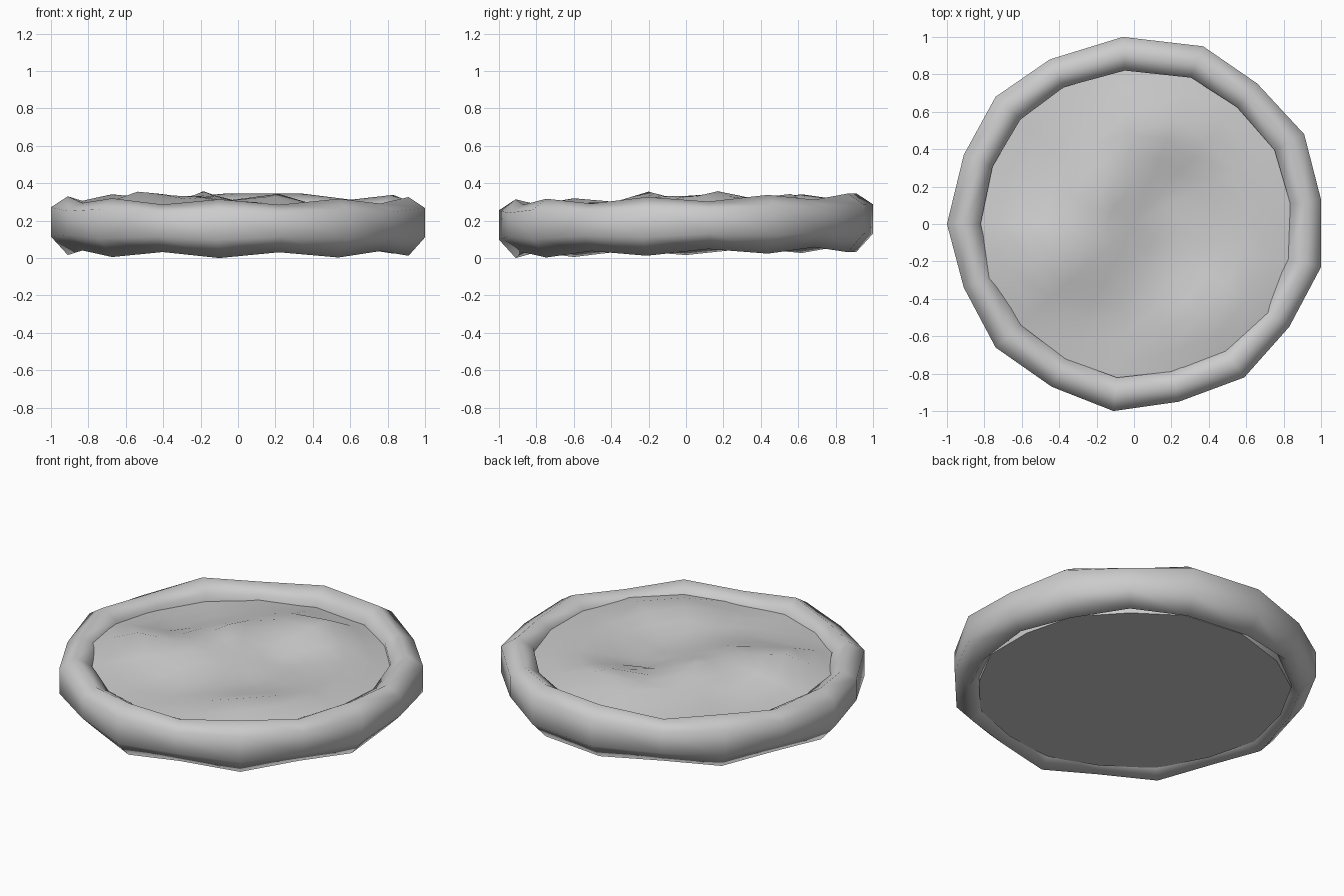
import bpy, bmesh, math, random

if "Cube" in bpy.data.objects:
    bpy.data.objects.remove(bpy.data.objects["Cube"])

random.seed(11)

# Plan outline of the outer rim, clockwise from the back
OUTLINE = [(-.06, 1), (.37, .95), (.66, .75), (.91, .48), (1, .13), (1, -.23),
           (.83, -.55), (.59, -.82), (.24, -.95), (-.11, -1), (-.44, -.87),
           (-.74, -.66), (-.91, -.34), (-1, 0), (-.91, .37), (-.74, .68), (-.45, .88)]
N = len(OUTLINE)


def bridge(bm, a, b):
    n = len(a)
    for i in range(n):
        bm.faces.new((a[i], a[(i + 1) % n], b[(i + 1) % n], b[i]))


def finish(bm, name, angle=None):
    bmesh.ops.recalc_face_normals(bm, faces=bm.faces[:])
    mesh = bpy.data.meshes.new(name)
    bm.to_mesh(mesh)
    bm.free()
    ob = bpy.data.objects.new(name, mesh)
    bpy.context.collection.objects.link(ob)
    bpy.ops.object.select_all(action='DESELECT')
    ob.select_set(True)
    bpy.context.view_layer.objects.active = ob
    if angle is None:
        bpy.ops.object.shade_smooth()
    else:
        bpy.ops.object.shade_smooth_by_angle(angle=math.radians(angle))
    return ob


# Padded rim: six-sided tube, alternately fat and thin, slightly higher at the back
bm = bmesh.new()
sections = []
for i, (x, y) in enumerate(OUTLINE):
    fat = i == 0 or i % 2 == 1
    half_w, half_h = (.09, .157) if fat else (.083, .127)
    r = math.hypot(x, y)
    ring = []
    for k in range(6):
        a = math.radians(30 + 60 * k)
        f = (r - half_w + half_w * math.cos(a) / math.cos(math.radians(30))) / r
        lift = 0 if k in (1, 4) else .02
        z = .173 + .016 * y + half_h * math.sin(a) + lift
        ring.append(bm.verts.new((x * f, y * f, z)))
    sections.append(ring)
for i in range(N):
    bridge(bm, sections[i], sections[(i + 1) % N])
finish(bm, "padded_rim")

# Cushion: lumpy top from a coarse height lattice, flat underside
STEP = .36
lattice = [[.225 + .1 * random.random() ** 1.5 for _ in range(7)] for _ in range(7)]
for i, j in ((3, 4), (2, 3), (4, 1), (1, 2)):
    lattice[i][j] = .36


def height(x, y):
    u, v = x / STEP + 2.5, y / STEP + 2.5
    i, j = max(0, min(5, int(u))), max(0, min(5, int(v)))
    u, v = u - i, v - j
    low = lattice[i][j] * (1 - u) + lattice[i + 1][j] * u
    high = lattice[i][j + 1] * (1 - u) + lattice[i + 1][j + 1] * u
    z = low * (1 - v) + high * v
    edge = max(0, min(1, (math.hypot(x, y) - .65) / .2))
    return z * (1 - .7 * edge) + .23 * .7 * edge


bm = bmesh.new()
centre = bm.verts.new((0, 0, height(0, 0)))
loops = [[bm.verts.new((x * f, y * f, height(x * f, y * f))) for x, y in OUTLINE]
         for f in (.14, .25, .37, .48, .59, .73, .87)]
for i in range(N):
    bm.faces.new((centre, loops[0][i], loops[0][(i + 1) % N]))
base = [bm.verts.new((x * .865, y * .865, .06)) for x, y in OUTLINE]
loops.append(base)
for a, b in zip(loops, loops[1:]):
    bridge(bm, a, b)
bm.faces.new(base)
finish(bm, "cushion", 40)
